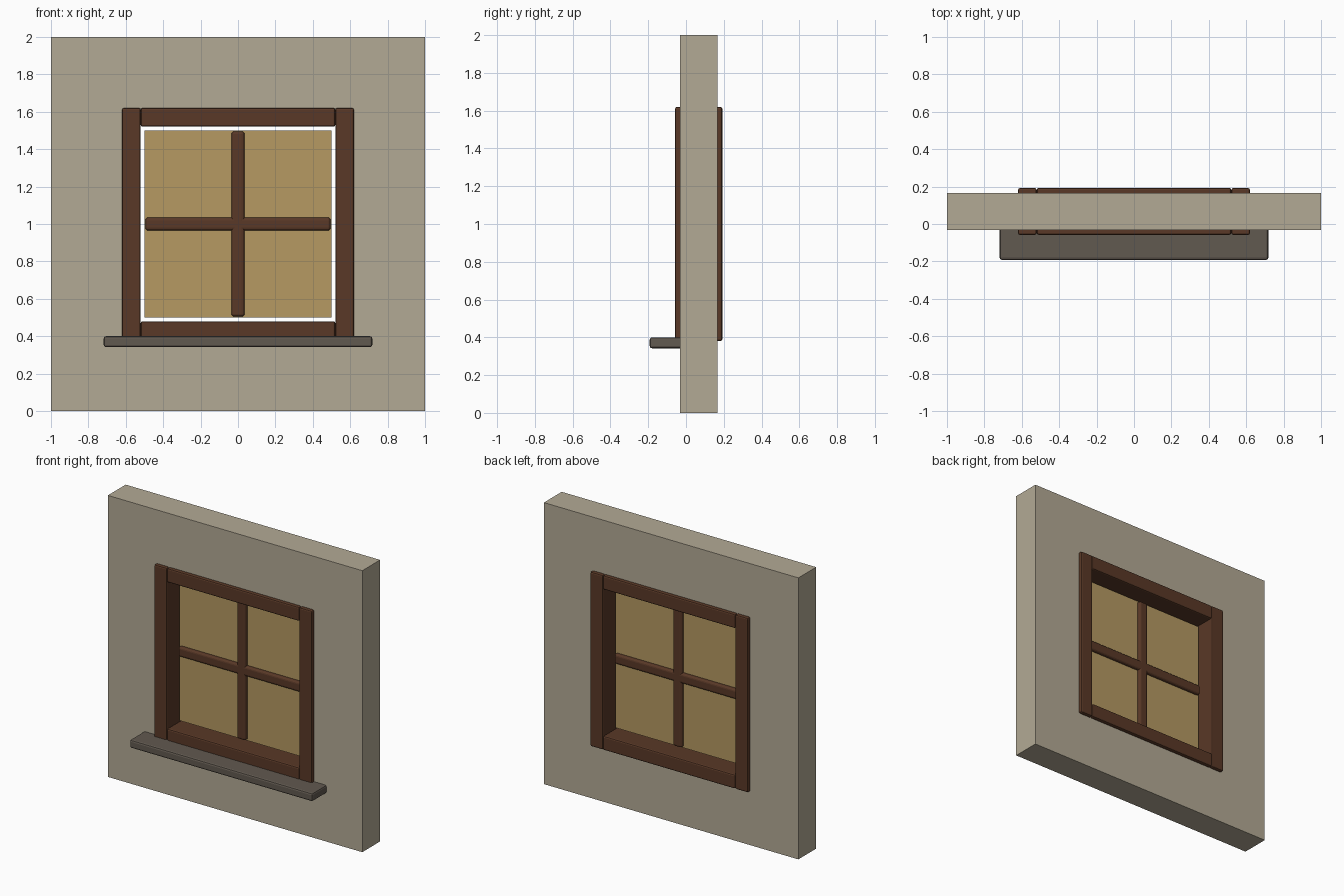
import bpy, bmesh, math

if "Cube" in bpy.data.objects:
    bpy.data.objects.remove(bpy.data.objects["Cube"])

YC = 0.067          # middle of the wall thickness
ZC = 1.0            # window centre height


def material(name, rgb):
    m = bpy.data.materials.new(name)
    m.diffuse_color = (*rgb, 1.0)
    m.use_nodes = True
    m.node_tree.nodes["Principled BSDF"].inputs["Base Color"].default_value = m.diffuse_color
    return m


PLASTER = material("plaster", (0.45, 0.40, 0.30))
WOOD = material("dark wood", (0.10, 0.04, 0.02))
STONE = material("sill stone", (0.12, 0.10, 0.08))
GLASS = material("amber glass", (0.465, 0.32, 0.122))


def add_object(name, bm, mat):
    bmesh.ops.recalc_face_normals(bm, faces=bm.faces)
    mesh = bpy.data.meshes.new(name)
    bm.to_mesh(mesh)
    bm.free()
    mesh.materials.append(mat)
    ob = bpy.data.objects.new(name, mesh)
    bpy.context.collection.objects.link(ob)
    return ob


def box(name, centre, size, mat, bevel=0.0, segments=2):
    bm = bmesh.new()
    bmesh.ops.create_cube(bm, size=1.0)
    for v in bm.verts:
        v.co = [c + s * p for c, s, p in zip(centre, size, v.co)]
    ob = add_object(name, bm, mat)
    if bevel:
        mod = ob.modifiers.new("soft_edges", 'BEVEL')
        mod.width = bevel
        mod.segments = segments
    return ob


# Wall: square rings joined into a slab with a through opening
def wall(thickness, half, hole):
    bm = bmesh.new()
    t = thickness / 2
    rings = []
    for h, y in ((half, -t), (hole, -t), (hole, t), (half, t)):
        rings.append([bm.verts.new((sx * h, YC + y, ZC + sz * h))
                      for sx, sz in ((-1, -1), (1, -1), (1, 1), (-1, 1))])
    for k in range(4):
        a, b = rings[k], rings[(k + 1) % 4]
        for i in range(4):
            j = (i + 1) % 4
            bm.faces.new((a[i], a[j], b[j], b[i]))
    return add_object("wall", bm, PLASTER)


wall(0.20, 1.0, 0.60)

# Frame: two posts with rails fitted between them
for side, post, rail in ((-1, "left", "bottom"), (1, "right", "top")):
    box(f"frame_post_{post}", (side * 0.57, YC, ZC), (0.10, 0.25, 1.24), WOOD, 0.01)
    box(f"frame_rail_{rail}", (0, YC, ZC + side * 0.57), (1.04, 0.25, 0.10), WOOD, 0.01)

# Glass pane, slightly smaller than the frame opening
box("glass_pane", (0, YC, ZC), (1.0, 0.02, 1.0), GLASS)

# Crossed glazing bars
box("glazing_bar_vertical", (0, YC, ZC), (0.07, 0.07, 0.99), WOOD, 0.015, 3)
box("glazing_bar_horizontal", (0, YC, ZC), (0.99, 0.07, 0.07), WOOD, 0.015, 3)

# Outside sill, its back edge buried in the wall
box("window_sill", (0, -0.092, 0.371), (1.436, 0.20, 0.058), STONE, 0.012)
